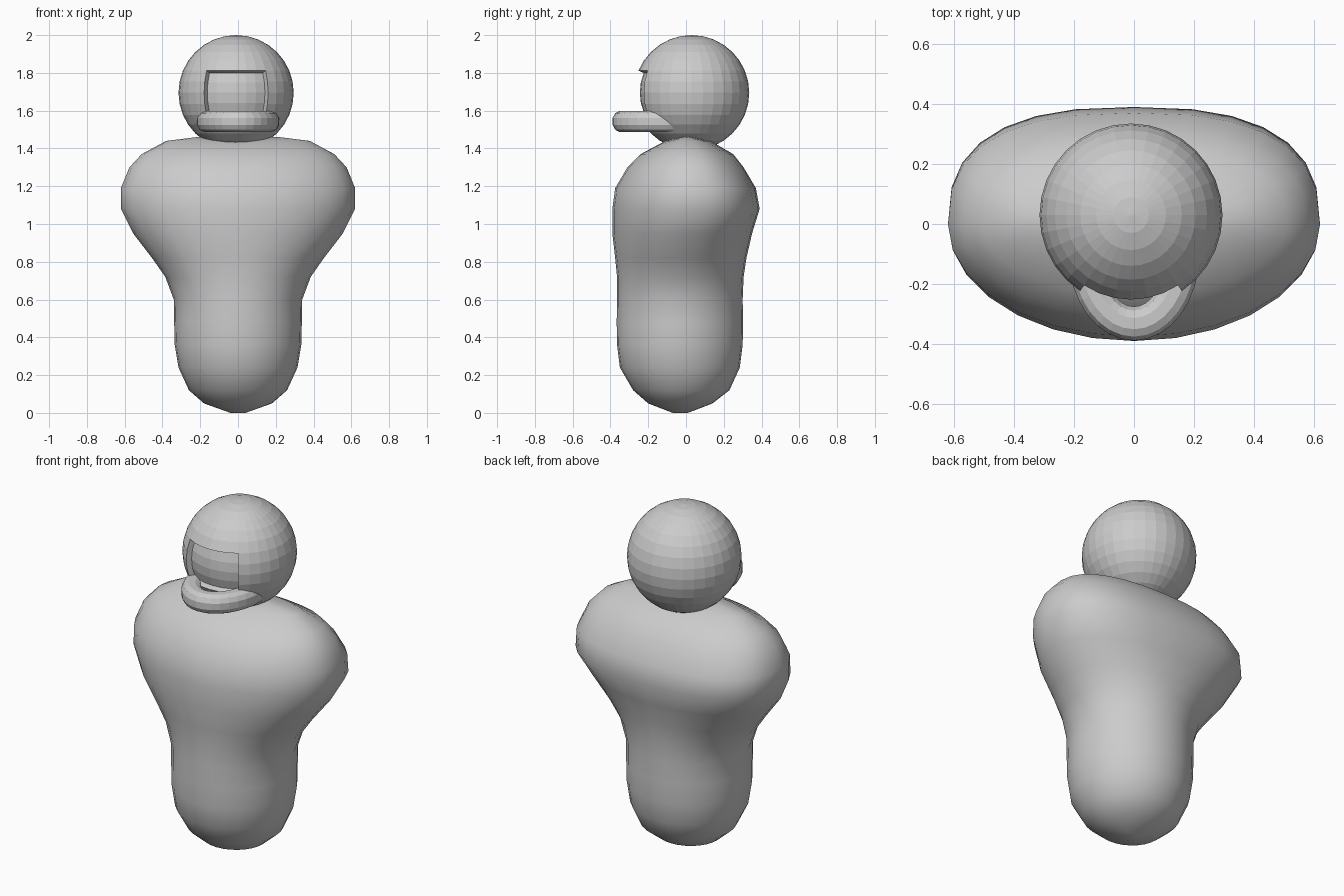
import bpy, bmesh, math
from mathutils import Vector

if "Cube" in bpy.data.objects:
    bpy.data.objects.remove(bpy.data.objects["Cube"])

grey = bpy.data.materials.new("plain grey")
grey.diffuse_color = (0.6, 0.6, 0.6, 1)
grey.use_nodes = True
grey.node_tree.nodes["Principled BSDF"].inputs["Base Color"].default_value = grey.diffuse_color


def make(name, bm, smooth):
    bmesh.ops.recalc_face_normals(bm, faces=bm.faces[:])
    for f in bm.faces:
        f.smooth = smooth
    me = bpy.data.meshes.new(name)
    bm.to_mesh(me)
    bm.free()
    me.materials.append(grey)
    ob = bpy.data.objects.new(name, me)
    bpy.context.collection.objects.link(ob)
    return ob


def power(v, n):
    return math.copysign(abs(v) ** (2 / n), v)


def skin(bm, rings, closed=False):
    for i in range(len(rings) if closed else len(rings) - 1):
        a, b = rings[i], rings[(i + 1) % len(rings)]
        for j in range(len(a)):
            k = (j + 1) % len(a)
            bm.faces.new((a[j], a[k], b[k], b[j]))


# body: stacked rounded sections (height, half width, front y, back y, back squareness)
sections = [
    (0.0, 0.04, -0.07, 0.01, 2), (0.05, 0.18, -0.20, 0.14, 2),
    (0.12, 0.26, -0.28, 0.23, 2), (0.24, 0.315, -0.35, 0.285, 2),
    (0.36, 0.335, -0.365, 0.30, 2), (0.48, 0.338, -0.367, 0.302, 2),
    (0.60, 0.34, -0.365, 0.30, 2), (0.72, 0.385, -0.365, 0.305, 2),
    (0.82, 0.455, -0.375, 0.32, 2.1), (0.95, 0.555, -0.39, 0.35, 2.3),
    (1.08, 0.62, -0.39, 0.39, 2.6), (1.19, 0.62, -0.375, 0.37, 2.6),
    (1.30, 0.575, -0.31, 0.305, 2.5), (1.37, 0.51, -0.24, 0.25, 2.4),
    (1.44, 0.38, -0.11, 0.13, 2.3), (1.46, 0.22, -0.03, 0.04, 2),
]
bm = bmesh.new()
rings = []
N = 28
for z, hx, yf, yb, nb in sections:
    mid, hy = (yf + yb) / 2, (yb - yf) / 2
    ring = []
    for i in range(N):
        t = 2 * math.pi * i / N
        n = nb if math.sin(t) > 0 else 2
        ring.append(bm.verts.new((hx * power(math.cos(t), n),
                                  mid + hy * power(math.sin(t), n), z)))
    rings.append(ring)
skin(bm, rings)
bm.faces.new(rings[0])
bm.faces.new(rings[-1])
make("body", bm, True)

# head: faceted ball with a recessed face window
R = 0.305
bm = bmesh.new()
bmesh.ops.create_uvsphere(bm, u_segments=32, v_segments=16, radius=R)
window = []
for f in bm.faces:
    c = f.calc_center_median()
    if c.y < 0 and abs(math.atan2(c.x, -c.y)) < math.radians(33.7) and abs(c.z) < 0.116:
        window.append(f)
res = bmesh.ops.extrude_face_region(bm, geom=window)
for v in res["geom"]:
    if isinstance(v, bmesh.types.BMVert):
        v.co *= 0.9
bmesh.ops.delete(bm, geom=[f for f in window if f.is_valid], context="FACES")
head = make("head", bm, False)
head.location = (-0.01, 0.03, 1.695)

# mouth ring: flattened oval tube, its back half buried in the head
bm = bmesh.new()
rings = []
for i in range(32):
    t = 2 * math.pi * i / 32
    out = Vector((math.cos(t), math.sin(t), 0))
    base = Vector((0.162 * out.x, -0.1 + 0.232 * out.y, 1.543))
    ring = []
    for j in range(12):
        a = 2 * math.pi * (j + 0.5) / 12
        ring.append(bm.verts.new(base + out * (0.058 * power(math.cos(a), 2.4))
                                 + Vector((0, 0, 0.058 * power(math.sin(a), 2.4)))))
    rings.append(ring)
skin(bm, rings, True)
make("mouth_ring", bm, False)
